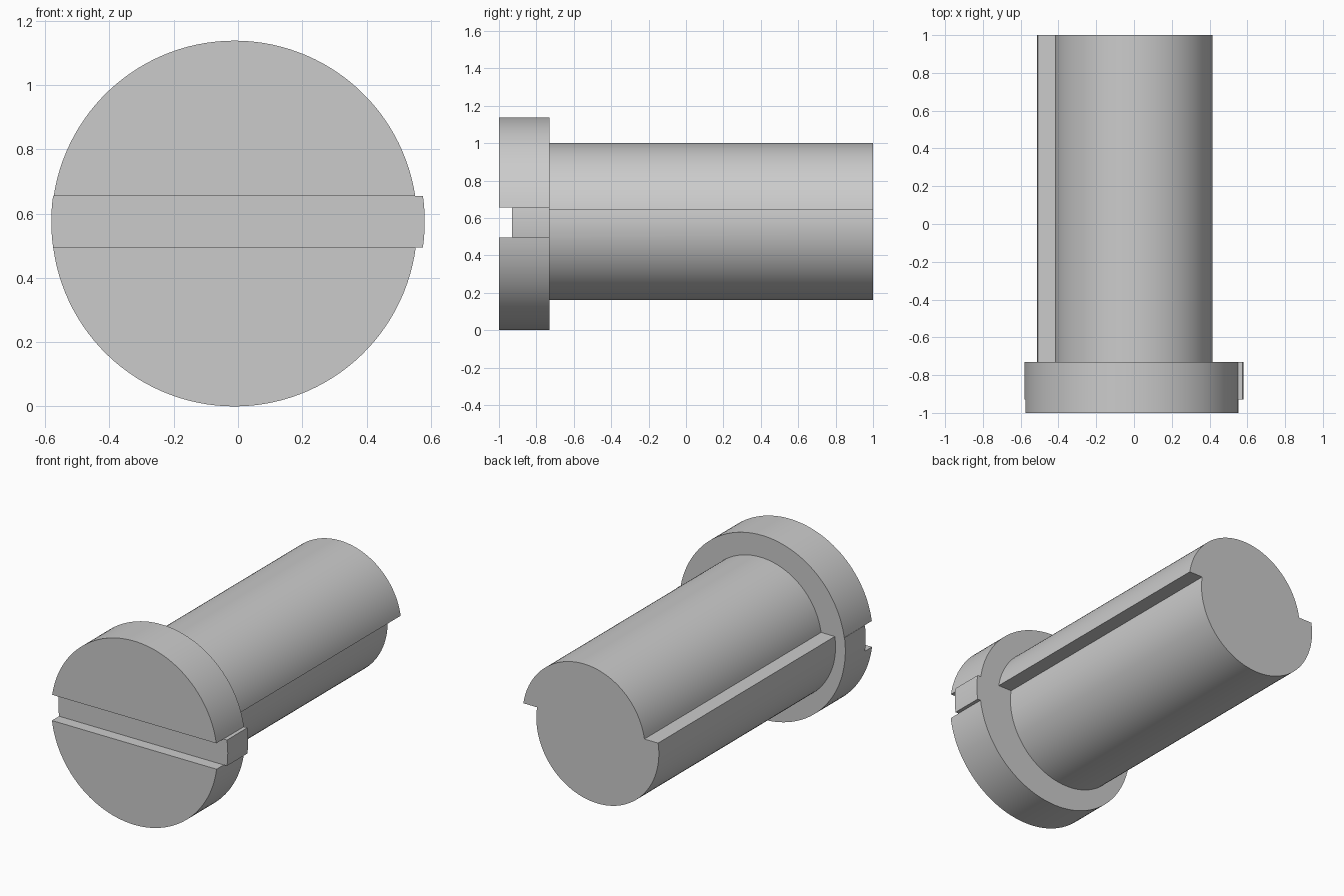
import bpy, bmesh
from math import asin, cos, sin, pi

if "Cube" in bpy.data.objects:
    bpy.data.objects.remove(bpy.data.objects["Cube"])

SLOT_LO, SLOT_HI = 0.495, 0.655


def arc(cx, cz, r, a0, a1, n):
    return [(cx + r * cos(a0 + (a1 - a0) * i / n), cz + r * sin(a0 + (a1 - a0) * i / n))
            for i in range(n + 1)]


def upper_arc(cx, cz, r, cut, n=56):
    a = asin((cut - cz) / r)
    return arc(cx, cz, r, a, pi - a, n)


def lower_arc(cx, cz, r, cut, n=56):
    a = asin((cut - cz) / r)
    return arc(cx, cz, r, pi - a, 2 * pi + a, n)


def extrude(bm, faces, dy):
    geom = bmesh.ops.extrude_face_region(bm, geom=faces)["geom"]
    verts = [g for g in geom if isinstance(g, bmesh.types.BMVert)]
    bmesh.ops.translate(bm, verts=verts, vec=(0, dy, 0))
    return [g for g in geom if isinstance(g, bmesh.types.BMFace)]


def make_object(name, bm):
    bmesh.ops.recalc_face_normals(bm, faces=bm.faces)
    mesh = bpy.data.meshes.new(name)
    bm.to_mesh(mesh)
    bm.free()
    obj = bpy.data.objects.new(name, mesh)
    bpy.context.collection.objects.link(obj)
    return obj


# Head: two circle segments with a wider bar forming the slot floor
bm = bmesh.new()
place = lambda pts: [bm.verts.new((x, -0.73, z)) for x, z in pts]
top = place(upper_arc(-0.011, 0.569, 0.569, SLOT_HI))
bottom = place(lower_arc(-0.011, 0.569, 0.569, SLOT_LO))
a0, a1 = (asin((z - 0.575) / 0.581) for z in (SLOT_LO, SLOT_HI))
right = place(arc(0, 0.575, 0.581, a0, a1, 8))
left = place(arc(0, 0.575, 0.581, pi - a1, pi - a0, 8))
bar = right + [top[0], top[-1]] + left + [bottom[0], bottom[-1]]
faces = [bm.faces.new(p) for p in (top, bar, bottom)]
front = extrude(bm, faces, -0.20)
cheeks = [f for f in front
          if not SLOT_LO < f.calc_center_bounds().z < SLOT_HI]
extrude(bm, cheeks, -0.07)
head = make_object("slotted_pin", bm)

# Shaft: two half rounds, the lower one shifted sideways
bm = bmesh.new()
outline = upper_arc(0, 0.58, 0.42, 0.645) + lower_arc(-0.094, 0.58, 0.42, 0.645)
face = bm.faces.new([bm.verts.new((x, -0.83, z)) for x, z in outline])
extrude(bm, [face], 1.83)
shaft = make_object("shaft", bm)

# Join head and shaft into one solid
bpy.context.view_layer.objects.active = head
head.select_set(True)
mod = head.modifiers.new("join_shaft", "BOOLEAN")
mod.operation = "UNION"
mod.solver = "EXACT"
mod.object = shaft
bpy.ops.object.modifier_apply(modifier=mod.name)
bpy.data.objects.remove(shaft)
bpy.ops.object.shade_smooth_by_angle(angle=pi / 6)
